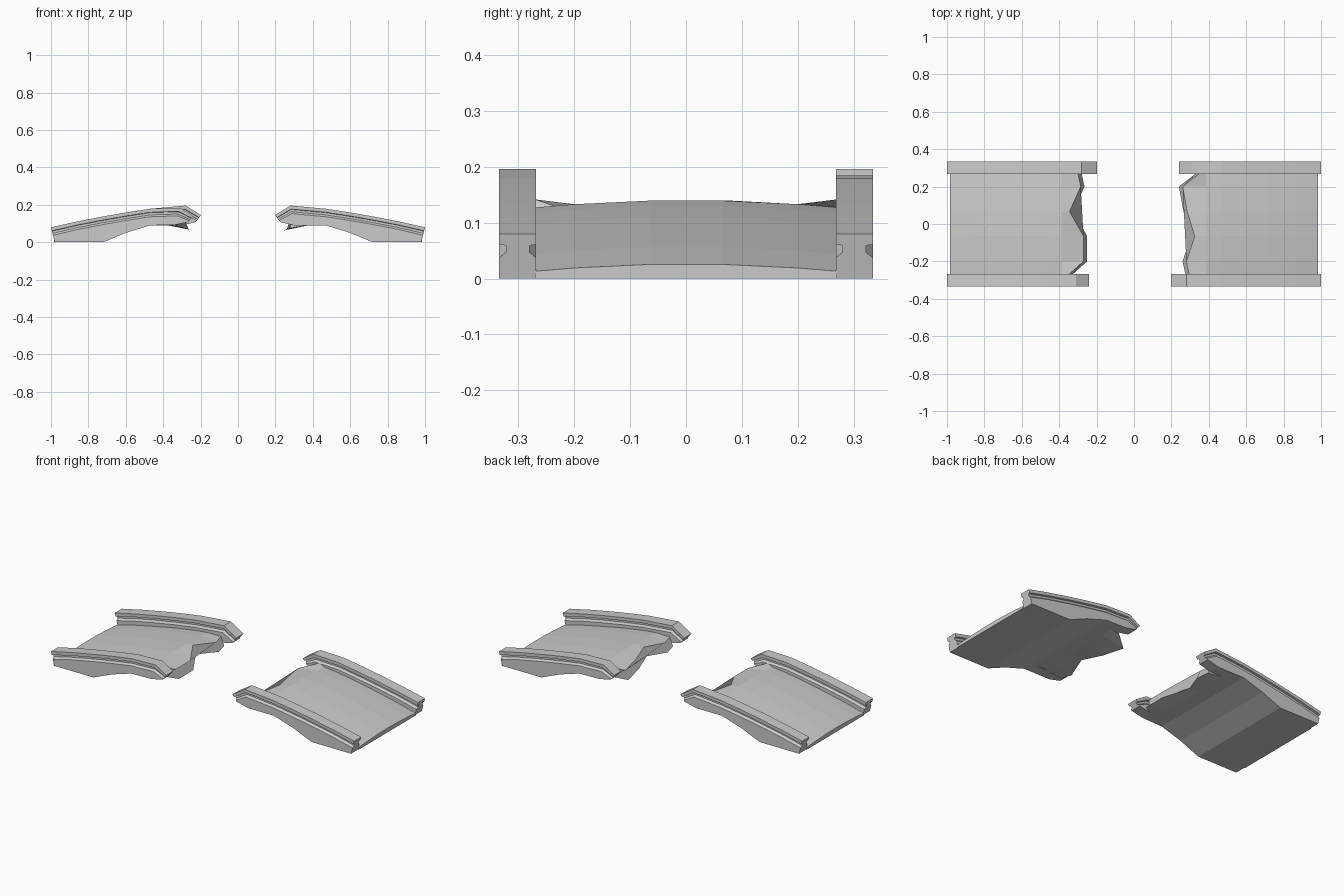
import bpy, bmesh

if "Cube" in bpy.data.objects:
    bpy.data.objects.remove(bpy.data.objects["Cube"])


def loft(name, rings, turn):
    """Skin a closed solid through cross-section rings; turn=-1 spins it 180 degrees about z."""
    bm = bmesh.new()
    rows = [[bm.verts.new((x * turn, y * turn, z)) for x, y, z in r] for r in rings]
    n = len(rows[0])
    for a, b in zip(rows, rows[1:]):
        for i in range(n):
            j = (i + 1) % n
            bm.faces.new((a[i], a[j], b[j], b[i]))
    bm.faces.new(rows[0])
    bm.faces.new(rows[-1][::-1])
    bmesh.ops.recalc_face_normals(bm, faces=bm.faces[:])
    me = bpy.data.meshes.new(name)
    bm.to_mesh(me)
    bm.free()
    ob = bpy.data.objects.new(name, me)
    bpy.context.collection.objects.link(ob)
    return ob


# Side wall: coping on top, recessed groove below it, sloped shoulder, plain wall
SECTION = [(0, 0), (.019, 0), (.021, .012), (.033, .012), (.043, 0)]
BODY = [(1, .08, .98, 0), (.86, .111, .86, 0), (.72, .138, .72, 0),
        (.6, .159, .6, .05), (.47, .179, .47, .09)]
LONG_END = [(.28, .196, .3, .09), (.198, .145, .225, .108)]
SHORT_END = [(.31, .184, .34, .093), (.24, .14, .265, .108)]


def wall(name, stations, yc, turn):
    rings = []
    for xt, zt, xb, zb in stations:
        h = zt - zb
        k = min(1, h * .8 / .043)
        side = []
        for drop, inset in SECTION + [(h, 0)]:
            d = drop if drop == h else drop * k
            f = d / h
            side.append((xt + (xb - xt) * f, .033 - inset, zt - d))
        rings.append([(x, yc + w, z) for x, w, z in side] +
                     [(x, yc - w, z) for x, w, z in reversed(side)])
    loft(name, rings, turn)


# Deck: cambered slab between the walls, ending in a jagged drooping break
DECK = [(.985, .013, 0), (.86, .044, 0), (.72, .073, 0),
        (.6, .097, .05), (.47, .117, .09), (.385, .127, .092)]
BREAK_R = [(-.27, .275), (-.2, .26), (-.065, .305), (.065, .265), (.2, .24), (.27, .33)]
BREAK_L = [(-.27, .28), (-.2, .265), (-.067, .325), (.065, .25), (.2, .25), (.27, .33)]


def deck(name, edge, turn):
    rings = []
    for x, zt, zb in DECK:
        top = [(x, y, zt + .013 * (1 - (y / .27) ** 2)) for y, _ in edge]
        rings.append(top + [(x, y, zb) for y, _ in reversed(edge)])
    # jagged rim: shorter reach stays higher, longer reach sags
    rim = [(e + .02, y, .14 - (.325 - e) * .3) for y, e in edge]
    low = [(e, y, .09 - max(0, .32 - e) * .35) for y, e in reversed(edge)]
    rings.append(rim + low)
    loft(name, rings, turn)


for label, turn, edge in (("right", 1, BREAK_R), ("left", -1, BREAK_L)):
    wall(label + "_long_wall", BODY + LONG_END, -.301, turn)
    wall(label + "_short_wall", BODY + SHORT_END, .301, turn)
    deck(label + "_deck", edge, turn)
